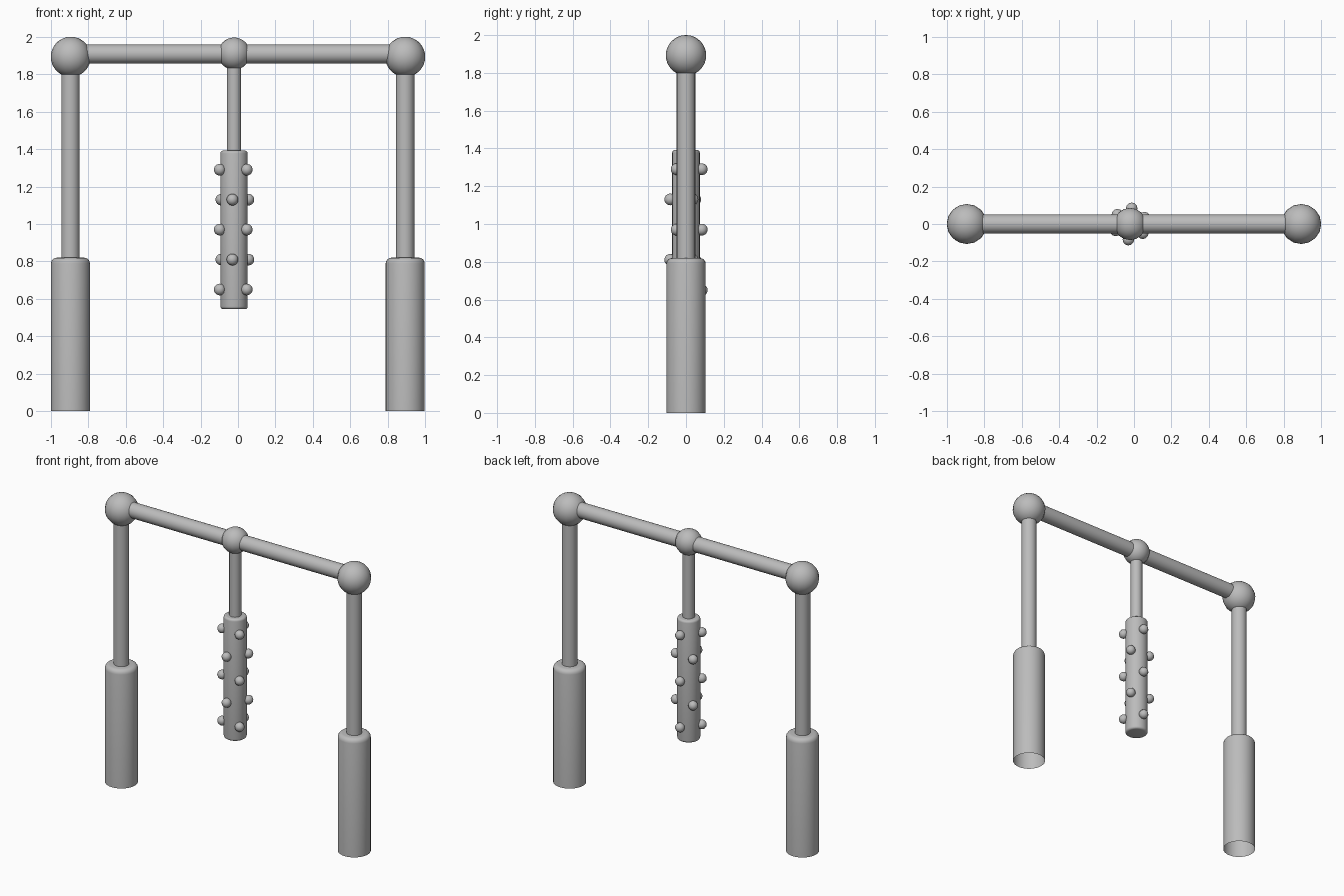
import bpy, bmesh, math
from mathutils import Matrix

cube = bpy.data.objects.get("Cube")
if cube:
    bpy.data.objects.remove(cube)

grey = bpy.data.materials.new("plain_grey")
grey.use_nodes = True
colour = (0.5, 0.5, 0.5, 1)
grey.diffuse_color = colour
grey.node_tree.nodes["Principled BSDF"].inputs["Base Color"].default_value = colour


def finish(name, bm, loc, sharp=40):
    mesh = bpy.data.meshes.new(name)
    bm.to_mesh(mesh)
    bm.free()
    mesh.materials.append(grey)
    ob = bpy.data.objects.new(name, mesh)
    ob.location = loc
    bpy.context.collection.objects.link(ob)
    bpy.ops.object.select_all(action='DESELECT')
    ob.select_set(True)
    bpy.context.view_layer.objects.active = ob
    bpy.ops.object.shade_smooth_by_angle(angle=math.radians(sharp))
    return ob


def ball(name, loc, r, seg=16):
    bm = bmesh.new()
    bmesh.ops.create_uvsphere(bm, u_segments=seg, v_segments=seg, radius=r)
    return finish(name, bm, loc)


def tube(name, loc, r, length, along_x=False, caps=False):
    """Open or capped cylinder centred on loc."""
    bm = bmesh.new()
    turn = Matrix.Rotation(math.pi / 2, 4, 'Y') if along_x else Matrix()
    bmesh.ops.create_cone(bm, cap_ends=caps, segments=24, radius1=r, radius2=r,
                          depth=length, matrix=turn)
    return finish(name, bm, loc)


def rounded(name, loc, r, length, bevel, open_bottom=False):
    """Cylinder standing on loc with softened rims."""
    bm = bmesh.new()
    bmesh.ops.create_cone(bm, cap_ends=True, segments=32, radius1=r, radius2=r,
                          depth=length, matrix=Matrix.Translation((0, 0, length / 2)))
    if open_bottom:
        base = [f for f in bm.faces if f.normal.z < -0.9]
        bmesh.ops.delete(bm, geom=base, context='FACES_ONLY')
    rims = [e for e in bm.edges if len(e.link_faces) == 2
            and e.calc_face_angle() > 1]
    bmesh.ops.bevel(bm, geom=rims, offset=bevel, segments=4, profile=0.5,
                    affect='EDGES')
    return finish(name, bm, loc)


# Side posts: thick hollow sleeve, slim pole and corner ball
for side, x in (("right", -0.895), ("left", 0.893)):
    rounded(side + "_sleeve", (x, 0, 0), 0.104, 0.82, 0.03, open_bottom=True)
    tube(side + "_pole", (x, 0, 1.34), 0.049, 1.1)
    ball(side + "_corner_ball", (math.copysign(0.893, x), 0, 1.893), 0.107)

# Crossbar with its middle joint
tube("crossbar", (0, 0, 1.908), 0.051, 1.78, along_x=True)
CX = -0.021
ball("middle_ball", (CX, 0, 1.91), 0.086)

# Hanging rod and grip
tube("hanging_rod", (CX, 0, 1.63), 0.038, 0.52)
rounded("hanging_grip", (CX, 0, 0.545), 0.073, 0.847, 0.015)

# Knobs: five staggered rings of three
for row in range(5):
    for k in range(3):
        a = math.radians(84 + 180 * (row % 2) + 120 * k)
        ball(f"knob_{row + 1}_{k + 1}",
             (CX + 0.084 * math.cos(a), 0.084 * math.sin(a), 1.29 - 0.16 * row),
             0.031, 12)
